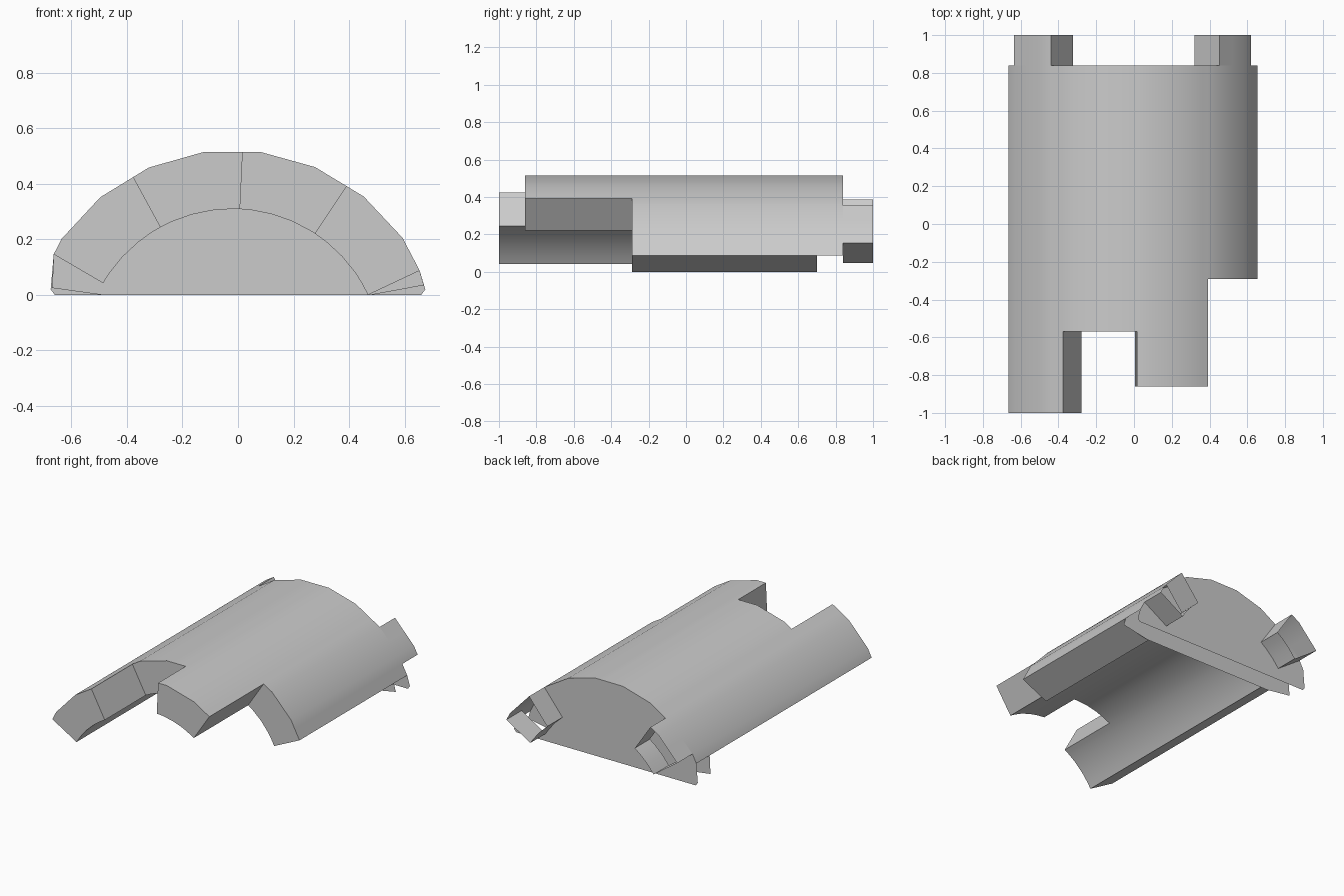
import bpy, bmesh, math

cube = bpy.data.objects.get("Cube")
if cube:
    bpy.data.objects.remove(cube, do_unlink=True)

CX, CZ = -0.02, -0.23        # axis of the arched shell
R_OUT, R_IN = 0.752, 0.54
PITCH, START = 15.65, 35.4   # facet spacing of the outer skin
PLATE_Y, REAR_Y, TAB_Y = 0.70, 0.84, 1.0

grey = bpy.data.materials.new("plain grey")
grey.use_nodes = True
grey.diffuse_color = (0.6, 0.6, 0.6, 1)
grey.node_tree.nodes["Principled BSDF"].inputs["Base Color"].default_value = (0.6, 0.6, 0.6, 1)


def polar(a, r):
    a = math.radians(a)
    return (CX + r * math.cos(a), CZ + r * math.sin(a))


def outer(a):
    """Point on the faceted outer skin."""
    half = PITCH / 2
    off = (a - START) % PITCH - half
    return polar(a, R_OUT * math.cos(math.radians(half)) / math.cos(math.radians(off)))


def inner(a):
    return polar(a, R_IN)


def at(p, y):
    return (p[0], y, p[1])


def add_face(bm, points):
    return bm.faces.new([bm.verts.new(p) for p in points])


def finish(bm, name, recalc=True):
    bmesh.ops.remove_doubles(bm, verts=bm.verts, dist=0.0005)
    if recalc:
        bmesh.ops.recalc_face_normals(bm, faces=bm.faces)
    me = bpy.data.meshes.new(name)
    bm.to_mesh(me)
    bm.free()
    ob = bpy.data.objects.new(name, me)
    bpy.context.collection.objects.link(ob)
    me.materials.append(grey)
    bpy.ops.object.select_all(action='DESELECT')
    ob.select_set(True)
    bpy.context.view_layer.objects.active = ob
    bpy.ops.object.shade_smooth_by_angle(angle=math.radians(30))
    return ob


# Arched shell with a stepped front edge
A0, A1 = 25.2, 149.7
CUTS = [56.5, 87.3, 118.6]
FRONTS = [-0.29, -0.86, -0.57, -1.0]
angles = [A0, 31.0] + CUTS + [124.1, A1]
angles += [START + PITCH / 2 * k for k in range(15)]
angles = sorted(angles)
levels = sorted(FRONTS) + [PLATE_Y]


def front_of(a):
    return FRONTS[sum(a > c for c in CUTS)]


bm = bmesh.new()
previous = PLATE_Y
for a, b in zip(angles, angles[1:]):
    y0 = front_of((a + b) / 2)
    steps = [y for y in levels if y >= y0]
    for u, v in zip(steps, steps[1:]):
        for skin in (outer, inner):
            add_face(bm, [at(skin(a), u), at(skin(b), u), at(skin(b), v), at(skin(a), v)])
    add_face(bm, [at(outer(a), PLATE_Y), at(outer(b), PLATE_Y),
                  at(outer(b), REAR_Y), at(outer(a), REAR_Y)])
    add_face(bm, [at(outer(a), y0), at(outer(b), y0), at(inner(b), y0), at(inner(a), y0)])
    # radial wall wherever the front edge steps
    walls = [(a, previous, y0)] + ([(b, PLATE_Y, y0)] if b == angles[-1] else [])
    for c, p, q in walls:
        span = [y for y in levels if min(p, q) <= y <= max(p, q)]
        for u, v in zip(span, span[1:]):
            add_face(bm, [at(outer(c), u), at(outer(c), v), at(inner(c), v), at(inner(c), u)])
    previous = y0
finish(bm, "arched_shell")

# Front bulkhead plate
arc = [outer(a) for a in angles]
bm = bmesh.new()
add_face(bm, [at(p, PLATE_Y) for p in
              [(-0.49, 0.0), (0.48, 0.0), (0.67, 0.035)] + arc + [(-0.67, 0.025)]])
finish(bm, "front_bulkhead", False)

# Rear bulkhead plate, notched where the hollow tabs start
TABS = {"left_rear_tab": (31.0, START + PITCH), "right_rear_tab": (124.1, START + 7 * PITCH)}
outline = []
for a in angles:
    for lo, hi in TABS.values():
        if abs(a - lo) < 0.01:
            outline += [outer(a), inner(a)]
            break
        if abs(a - hi) < 0.01:
            outline += [inner(a), outer(a)]
            break
        if lo < a < hi:
            outline.append(inner(a))
            break
    else:
        outline.append(outer(a))
bm = bmesh.new()
corners = [(-0.675, 0.02), (-0.66, 0.0), (0.66, 0.0), (0.675, 0.02)]
rear = add_face(bm, [at(p, REAR_Y) for p in corners + outline])
rear.normal_update()
if rear.normal.y < 0:
    rear.normal_flip()
finish(bm, "rear_bulkhead", False)

# Hollow rear tabs, open at the back
for name, (lo, hi) in TABS.items():
    span = [a for a in angles if lo - 0.01 < a < hi + 0.01]
    ring = [outer(a) for a in span] + [inner(a) for a in reversed(span)]
    bm = bmesh.new()
    for p, q in zip(ring, ring[1:] + ring[:1]):
        add_face(bm, [at(p, REAR_Y), at(q, REAR_Y), at(q, TAB_Y), at(p, TAB_Y)])
    finish(bm, name)
